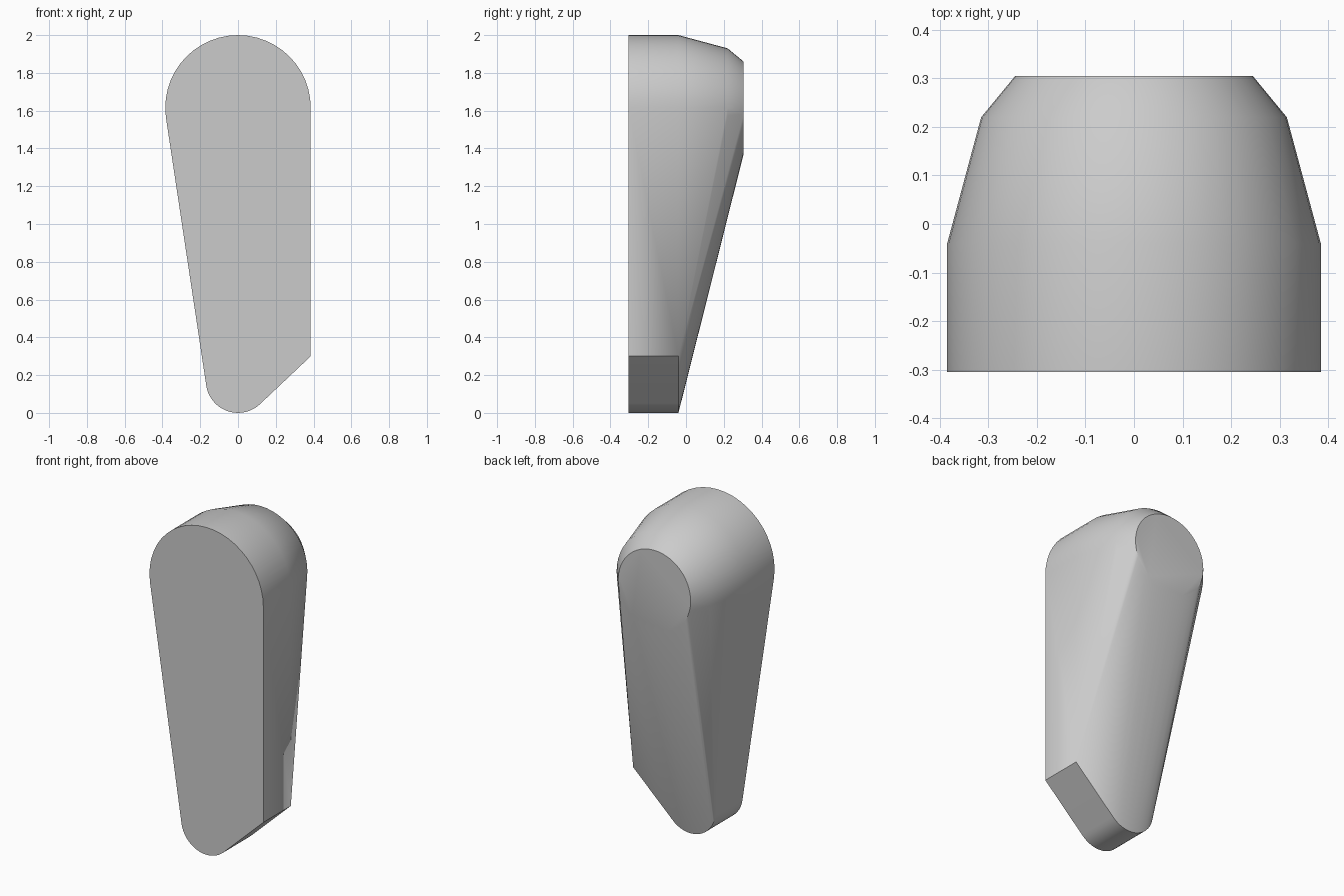
import bpy, bmesh
from math import sin, cos, pi, radians

cube = bpy.data.objects.get("Cube")
if cube:
    bpy.data.objects.remove(cube, do_unlink=True)

mat = bpy.data.materials.new("plain grey")
mat.use_nodes = True
grey = (0.6, 0.6, 0.6, 1)
mat.diffuse_color = grey
mat.node_tree.nodes["Principled BSDF"].inputs["Base Color"].default_value = grey

TOP_Z = 1.615
SEGMENTS = 48


def ring(y, z, radius):
    """Circle of points facing the front."""
    return [(radius * cos(2 * pi * i / SEGMENTS), y, z + radius * sin(2 * pi * i / SEGMENTS))
            for i in range(SEGMENTS)]


# Straight front slab: round head, small round foot and one side corner
points = []
for y in (-0.305, -0.04):
    points += ring(y, TOP_Z, 0.385) + ring(y, 0.17, 0.17) + [(0.385, y, 0.30)]

# Tapered shoulder and flat round back cap
points += ring(0.22, TOP_Z, 0.315) + ring(0.305, TOP_Z, 0.245)

# Wrap the profiles in one convex skin
bm = bmesh.new()
for p in points:
    bm.verts.new(p)
hull = bmesh.ops.convex_hull(bm, input=bm.verts)
loose = {v for v in hull["geom_interior"] + hull["geom_unused"]
         if isinstance(v, bmesh.types.BMVert)}
bmesh.ops.delete(bm, geom=list(loose), context='VERTS')
bmesh.ops.dissolve_limit(bm, angle_limit=radians(0.5), verts=bm.verts, edges=bm.edges)
bmesh.ops.recalc_face_normals(bm, faces=bm.faces)

mesh = bpy.data.meshes.new("tapered_body")
bm.to_mesh(mesh)
bm.free()
mesh.materials.append(mat)
body = bpy.data.objects.new("tapered_body", mesh)
bpy.context.collection.objects.link(body)

bpy.ops.object.select_all(action='DESELECT')
body.select_set(True)
bpy.context.view_layer.objects.active = body
bpy.ops.object.shade_smooth_by_angle(angle=radians(30))
